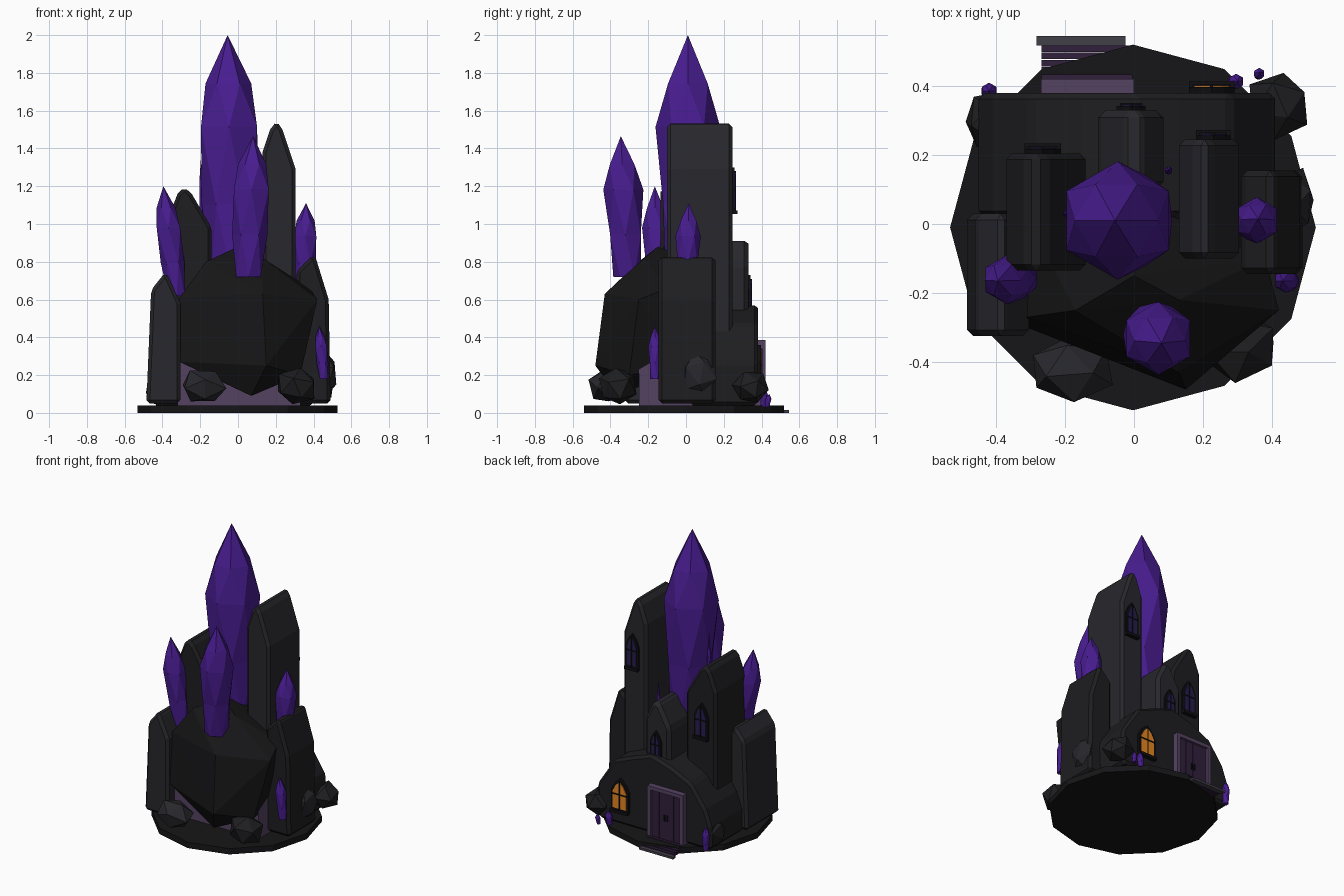
import bpy, bmesh, random
from math import sin, cos, pi, radians
from mathutils import Vector, Euler

random.seed(4)
cube = bpy.data.objects.get("Cube")
if cube:
    bpy.data.objects.remove(cube, do_unlink=True)


def material(name, r, g, b):
    m = bpy.data.materials.new(name)
    m.use_nodes = True
    m.diffuse_color = (r, g, b, 1)
    m.node_tree.nodes["Principled BSDF"].inputs["Base Color"].default_value = (r, g, b, 1)
    return m


STONE = material("stone", .021, .02, .025)
WALL = material("wall_stone", .013, .013, .015)
DARK = material("dark_rock", .008, .008, .009)
FRAME = material("window_frame", .005, .005, .007)
CRYSTAL = material("crystal", .065, .012, .28)
PURPLE = material("purple_plaster", .09, .055, .12)
DOOR = material("door_wood", .03, .014, .045)
STEP = material("step_stone", .055, .05, .065)
GLASS = material("dim_glass", .02, .012, .08)
GLOW = material("lit_glass", .8, .24, .015)


def finish(name, bm, mat, bevel=0):
    bmesh.ops.recalc_face_normals(bm, faces=bm.faces)
    mesh = bpy.data.meshes.new(name)
    bm.to_mesh(mesh)
    bm.free()
    mesh.materials.append(mat)
    ob = bpy.data.objects.new(name, mesh)
    bpy.context.collection.objects.link(ob)
    if bevel:
        mod = ob.modifiers.new("chamfer", "BEVEL")
        mod.width = bevel
        mod.segments = 1
        mod.limit_method = "ANGLE"
        mod.angle_limit = radians(25)
    return ob


def slab(name, profile, y0, y1, mat, bevel=0):
    """Extrude an x-z profile along y."""
    bm = bmesh.new()
    face = bm.faces.new([bm.verts.new((x, y0, z)) for x, z in profile])
    moved = bmesh.ops.extrude_face_region(bm, geom=[face])["geom"]
    verts = [v for v in moved if isinstance(v, bmesh.types.BMVert)]
    bmesh.ops.translate(bm, verts=verts, vec=(0, y1 - y0, 0))
    return finish(name, bm, mat, bevel)


def box(name, x, y, z, mat, bevel=0):
    outline = [(x[0], z[0]), (x[1], z[0]), (x[1], z[1]), (x[0], z[1])]
    return slab(name, outline, y[0], y[1], mat, bevel)


def rock(name, centre, size, mat, turn=0):
    """Low-poly boulder from a jittered icosahedron."""
    bm = bmesh.new()
    bmesh.ops.create_icosphere(bm, subdivisions=1, radius=1)
    rot = Euler((turn, turn * .6, turn * 1.7)).to_matrix()
    for v in bm.verts:
        p = rot @ v.co * random.uniform(.95, 1.12)
        v.co = Vector(centre) + Vector(a * b for a, b in zip(p, size))
    return finish(name, bm, mat)


def crystal(name, foot, tip, radius, sides=6):
    """Faceted shard: rings turned half a side each, then a point."""
    foot, tip = Vector(foot), Vector(tip)
    bm = bmesh.new()
    rings = []
    for i, (t, r) in enumerate([(0, .72), (.3, .9), (.62, 1.02), (.8, .72)]):
        c = foot.lerp(tip, t)
        ring = []
        for k in range(sides):
            a = 2 * pi * (k + i / 2 + .5) / sides
            ring.append(bm.verts.new(c + Vector((cos(a), sin(a), 0)) * radius * r))
        rings.append(ring)
    for low, high in zip(rings, rings[1:]):
        for k in range(sides):
            n = (k + 1) % sides
            bm.faces.new((low[k], low[n], high[k]))
            bm.faces.new((low[n], high[n], high[k]))
    top = bm.verts.new(tip)
    for k in range(sides):
        bm.faces.new((rings[-1][k], rings[-1][(k + 1) % sides], top))
    bm.faces.new(rings[0])
    return finish(name, bm, CRYSTAL)


def arch(cx, z0, z1, w):
    h = z1 - z0
    return [(cx - w, z0), (cx + w, z0), (cx + w, z0 + h * .62), (cx + w * .55, z0 + h * .85),
            (cx, z1), (cx - w * .55, z0 + h * .85), (cx - w, z0 + h * .62)]


def window(name, cx, y, z0, z1, w, glass):
    """Pointed window on a back wall: frame, pane, sill and glazing bars."""
    slab(name + "_frame", arch(cx, z0, z1, w), y - .02, y + .012, FRAME)
    slab(name + "_pane", arch(cx, z0 + .02, z1 - .022, w - .015), y, y + .016, glass)
    box(name + "_sill", (cx - w, cx + w), (y, y + .028), (z0 - .008, z0 + .012), FRAME)
    box(name + "_mullion", (cx - .004, cx + .004), (y, y + .02), (z0, z1 - .02), FRAME)
    zc = z0 + (z1 - z0) * .52
    box(name + "_crossbar", (cx - w + .01, cx + w - .01), (y, y + .02), (zc - .004, zc + .004), FRAME)


# Twelve-sided ground plate
bm = bmesh.new()
bmesh.ops.create_cone(bm, cap_ends=True, segments=12, radius1=.53, radius2=.53, depth=.04)
bmesh.ops.translate(bm, verts=bm.verts, vec=(-.003, -.01, .02))
finish("ground_plate", bm, DARK)

# House body and inner plaster core
slab("house", [(-.45, .04), (.40, .04), (.41, .27), (.28, .47), (.13, .53), (0, .575),
               (-.15, .53), (-.30, .46), (-.41, .31), (-.45, .2)], .02, .38, WALL, .018)
box("plaster_core", (-.32, .33), (-.25, .1), (.04, .28), PURPLE)

# Towers and leaning side slabs
slab("tall_tower", [(.13, .05), (.305, .05), (.305, 1.29), (.235, 1.5), (.205, 1.545), (.17, 1.5),
                    (.13, 1.38)], -.1, .245, STONE, .018)
slab("left_tower", [(-.37, .05), (-.14, .05), (-.14, .98), (-.245, 1.16), (-.285, 1.195),
                    (-.32, 1.16), (-.37, 1.03)], -.135, .205, WALL, .018)
slab("centre_turret", [(-.105, .3), (.085, .3), (.085, .79), (.03, .9), (0, .925), (-.03, .9),
                       (-.105, .76)], .1, .33, STONE, .022)
slab("left_slab", [(-.485, .05), (-.305, .05), (-.305, .58), (-.365, .715), (-.385, .745),
                   (-.46, .65)], -.325, .03, STONE, .018)
slab("right_slab", [(.31, .05), (.49, .05), (.48, .6), (.415, .81), (.395, .835), (.31, .75)],
     -.145, .155, WALL, .018)

# Large boulder filling the front
bm = bmesh.new()
for p in [(-.31, -.27, .61), (-.31, -.3, .27), (.07, -.36, .09), (.15, -.48, .25), (.33, -.3, .2),
          (.42, -.25, .6), (.13, -.43, .63), (-.17, -.25, .8), (.13, -.22, .82), (0, -.15, .88),
          (.38, -.1, .66), (-.3, 0, .62), (-.25, 0, .25), (.3, 0, .25), (.05, .05, .8)]:
    bm.verts.new(p)
bmesh.ops.convex_hull(bm, input=bm.verts)
finish("front_boulder", bm, DARK)

# Small boulders around the plate
for name, centre, size, mat, turn in [
        ("front_left_rock", (-.185, -.42, .14), (.125, .095, .095), STONE, .5),
        ("front_right_rock", (.31, -.36, .14), (.11, .1, .1), WALL, 1.1),
        ("back_right_rock", (.42, .345, .135), (.095, .095, .085), WALL, 2),
        ("right_rock", (.465, .07, .21), (.06, .095, .12), STONE, .9),
        ("back_left_rock", (-.43, .3, .13), (.06, .09, .09), WALL, 1.6)]:
    rock(name, centre, size, mat, turn)

# Crystal shards
for name, foot, tip, radius in [
        ("main_crystal", (-.035, .01, .72), (-.055, .01, 2), .168),
        ("front_crystal", (.055, -.31, .72), (.08, -.345, 1.465), .104),
        ("left_crystal", (-.325, -.155, .62), (-.395, -.165, 1.2), .07),
        ("right_crystal", (.35, .005, .65), (.36, .015, 1.11), .066),
        ("sliver_crystal", (-.19, .03, .8), (-.197, .03, 1.34), .012),
        ("tiny_crystal", (.1, .155, .5), (.1, .155, .98), .012),
        ("right_low_crystal", (.455, -.165, .18), (.43, -.165, .46), .034),
        ("back_left_crystal", (-.42, .385, .04), (-.42, .385, .2), .024),
        ("back_right_crystal", (.29, .41, .03), (.3, .415, .13), .022),
        ("back_edge_crystal", (.36, .43, .03), (.365, .44, .1), .016)]:
    crystal(name, foot, tip, radius)

# Windows on the back
window("tall_tower_window", .23, .245, 1.06, 1.3, .05, GLASS)
window("left_tower_window", -.265, .205, .7, .94, .053, GLASS)
window("turret_window", -.008, .33, .53, .73, .042, GLASS)
window("house_window", .225, .385, .135, .36, .066, GLOW)

# Door: frame, two planked leaves and handles
for side, x in (("left", -.012), ("right", -.258)):
    box(side + "_door_post", (x - .012, x + .012), (.36, .42), (.04, .38), PURPLE)
box("door_lintel", (-.27, 0), (.36, .42), (.36, .385), PURPLE)
for i in range(4):
    x = -.246 + i * .0555
    box(f"door_plank_{i + 1}", (x + .001, x + .054), (.37, .405), (.04, .36), DOOR)
for x in (-.145, -.125):
    box("door_handle", (x - .004, x + .004), (.4, .415), (.17, .21), FRAME)

# Planked ramp and doorstep
for i in range(5):
    y = .415 + i * .021
    box(f"ramp_plank_{i + 1}", (-.268, -.004), (y, y + .019), (.004, .045 - i * .006), DOOR)
box("doorstep", (-.282, -.025), (.518, .545), (0, .015), STEP)
